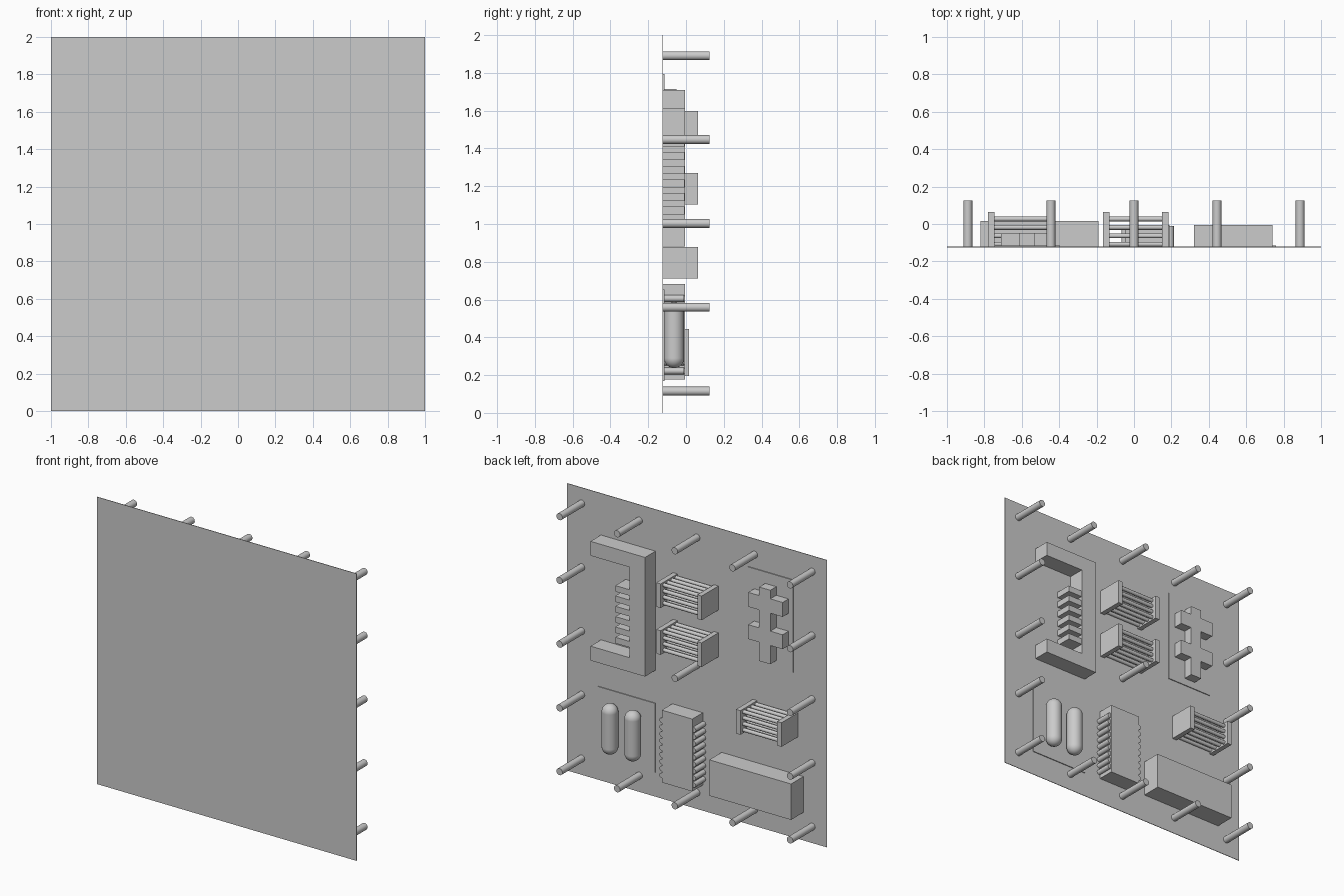
import bpy
import math
from mathutils import Vector

cube = bpy.data.objects.get("Cube")
if cube:
    bpy.data.objects.remove(cube, do_unlink=True)

grey = bpy.data.materials.new("plain_grey")
grey.use_nodes = True
COLOUR = (0.6, 0.6, 0.6, 1)
grey.diffuse_color = COLOUR
grey.node_tree.nodes["Principled BSDF"].inputs["Base Color"].default_value = COLOUR

BACK = -0.125   # y of the panel, everything stands on its rear side


def finish(name, smooth=False):
    ob = bpy.context.object
    ob.name = name
    ob.data.materials.append(grey)
    if smooth:
        bpy.ops.object.shade_smooth_by_angle(angle=math.radians(40))
    return ob


def box(name, x, z, depth, base=BACK):
    """Box over the x and z ranges, rising by depth from the base plane."""
    bpy.ops.mesh.primitive_cube_add(size=1)
    ob = finish(name)
    size = Vector((x[1] - x[0], depth, z[1] - z[0]))
    middle = Vector(((x[0] + x[1]) / 2, base + depth / 2, (z[0] + z[1]) / 2))
    for v in ob.data.vertices:
        v.co = v.co * size
    ob.location = middle
    return ob


def rod(name, start, axis, length, radius, sides=20):
    """Round rod from a start point along the x, y or z axis."""
    turn = {"x": (0, math.pi / 2, 0), "y": (math.pi / 2, 0, 0), "z": (0, 0, 0)}[axis]
    step = Vector([length / 2 if a == axis else 0 for a in "xyz"])
    bpy.ops.mesh.primitive_cylinder_add(vertices=sides, radius=radius, depth=length,
                                        location=Vector(start) + step, rotation=turn)
    return finish(name, True)


# Thin square panel
box("panel", (-1, 1), (0, 2), 0.004)

# Mounting pins: around the border and one in the middle
for i in range(-2, 3):
    for j in range(-2, 3):
        if max(abs(i), abs(j)) == 2 or i == j == 0:
            rod("mounting_pin", (i * 0.444, BACK, 1.003 + j * 0.444), "y", 0.25, 0.0235)

# C-shaped bracket as one extruded outline
outline = [(0.32, 0.88), (0.74, 0.88), (0.74, 0.98), (0.44, 0.98),
           (0.44, 1.61), (0.74, 1.61), (0.74, 1.71), (0.32, 1.71)]
mesh = bpy.data.meshes.new("bracket")
n = len(outline)
mesh.from_pydata([(x, y, z) for y in (BACK, -0.006) for x, z in outline], [],
                 [list(range(n)), list(range(2 * n - 1, n - 1, -1))] +
                 [[i, i + n, (i + 1) % n + n, (i + 1) % n] for i in range(n)])
bracket = bpy.data.objects.new("bracket", mesh)
bpy.context.collection.objects.link(bracket)
mesh.materials.append(grey)

# Comb teeth on the bracket spine
for i in range(6):
    z = 1.05 + i * 0.072
    box("bracket_tooth", (0.43, 0.55), (z, z + 0.042), 0.117)

# Rod bundles held between two end plates
for x, z in ((0.01, 1.513), (0.01, 1.187), (-0.605, 0.795)):
    for side in (-1, 1):
        edge = x + side * 0.158
        box("bundle_plate", (edge - 0.017, edge + 0.017), (z - 0.084, z + 0.084), 0.188)
    for row in range(4):
        for col in range(4):
            rod("bundle_rod", (x - 0.15, 0.027 - row * 0.045, z + (col - 1.5) * 0.042),
                "x", 0.3, 0.013, 12)

# Thin plate with a double cross
box("cross_plate", (-0.745, -0.395), (1.15, 1.795), 0.01)
box("cross_column", (-0.615, -0.53), (1.2, 1.715), 0.076)
for z in (1.33, 1.555):
    box("cross_arm", (-0.71, -0.445), (z, z + 0.1), 0.0755)

# Thin plate with two upright capsules
box("capsule_plate", (0.32, 0.76), (0.17, 0.652), 0.01)
R = 0.053
for x in (0.63, 0.454):
    rod("capsule_body", (x, -0.063, 0.29), "z", 0.243, R, 32)
    for z in (0.29, 0.533):
        bpy.ops.mesh.primitive_uv_sphere_add(segments=32, ring_count=16, radius=R,
                                             location=(x, -0.063, z))
        finish("capsule_end", True)

# Upright block with rows of round legs along both sides
box("chip_body", (-0.045, 0.19), (0.178, 0.682), 0.12)
for x in (-0.05, 0.195):
    for i in range(9):
        rod("chip_leg", (x, BACK, 0.222 + i * 0.048), "y", 0.114, 0.018, 16)

# Long block in the lower corner
box("long_block", (-0.82, -0.19), (0.195, 0.445), 0.14)
